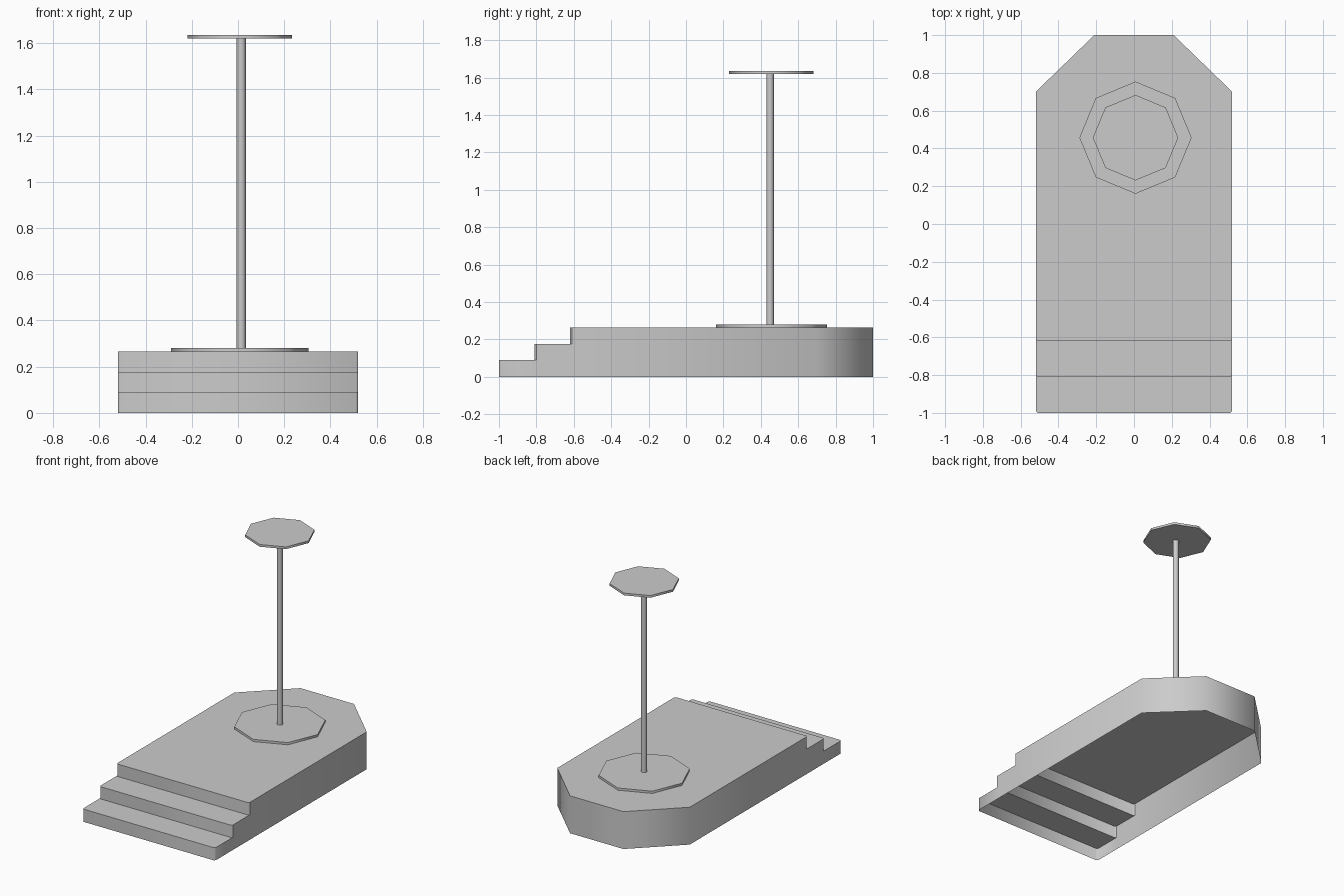
import bpy, bmesh, math

if "Cube" in bpy.data.objects:
    bpy.data.objects.remove(bpy.data.objects["Cube"])

W, C = 0.52, 0.01                        # half width, small front corner cut
STEPS = [(-1.0, 0.09), (-0.81, 0.177), (-0.62, 0.265)]   # riser y, tread z
BACK = [(W, 0.70), (0.21, 1.0), (-0.21, 1.0), (-W, 0.70)]


def finish(bm, name, angle):
    mesh = bpy.data.meshes.new(name)
    bm.to_mesh(mesh)
    bm.free()
    obj = bpy.data.objects.new(name, mesh)
    bpy.context.collection.objects.link(obj)
    bpy.ops.object.select_all(action='DESELECT')
    obj.select_set(True)
    bpy.context.view_layer.objects.active = obj
    bpy.ops.object.shade_smooth_by_angle(angle=math.radians(angle))
    return obj


def stepped_platform():
    """Thin open-bottomed shell with steps in front and cut corners behind."""
    bm = bmesh.new()

    def face(points):
        bm.faces.new([bm.verts.new(p) for p in points])

    def front(y, z):
        return [(-W, y + C, z), (-W + C, y, z), (W - C, y, z), (W, y + C, z)]

    below = 0.0
    for i, (y, z) in enumerate(STEPS):
        low, high = front(y, below), front(y, z)
        # riser with its cut corners
        for a in range(3):
            face([low[a], low[a + 1], high[a + 1], high[a]])
        # tread or deck, and the side walls beneath it
        if i + 1 < len(STEPS):
            y_end = STEPS[i + 1][0] + C
            face(high + front(STEPS[i + 1][0], z)[::-1])
        else:
            y_end = BACK[0][1]
            face(high + [(x, yb, z) for x, yb in BACK])
        for s in (-W, W):
            wall = [(s, y + C, 0), (s, y_end, 0), (s, y_end, z), (s, y + C, z)]
            face(wall if s > 0 else wall[::-1])
        below = z
    # back walls
    for (x0, y0), (x1, y1) in zip(BACK, BACK[1:]):
        face([(x0, y0, 0), (x1, y1, 0), (x1, y1, below), (x0, y0, below)])
    bmesh.ops.remove_doubles(bm, verts=bm.verts, dist=1e-4)
    return finish(bm, "stepped_platform", 50)


def column(name, x, y, radius, z0, z1, sides=8, angle=30):
    bm = bmesh.new()
    bmesh.ops.create_cone(bm, cap_ends=True, segments=sides, radius1=radius,
                          radius2=radius, depth=z1 - z0)
    bmesh.ops.translate(bm, verts=bm.verts, vec=(x, y, (z0 + z1) / 2))
    return finish(bm, name, angle)


stepped_platform()
# Pole with octagonal plates at foot and top
column("base_plate", 0.008, 0.457, 0.297, 0.262, 0.281, angle=50)
column("pole", 0.014, 0.45, 0.02, 0.262, 1.625, angle=50)
column("top_plate", 0.008, 0.457, 0.226, 1.62, 1.636, angle=50)
